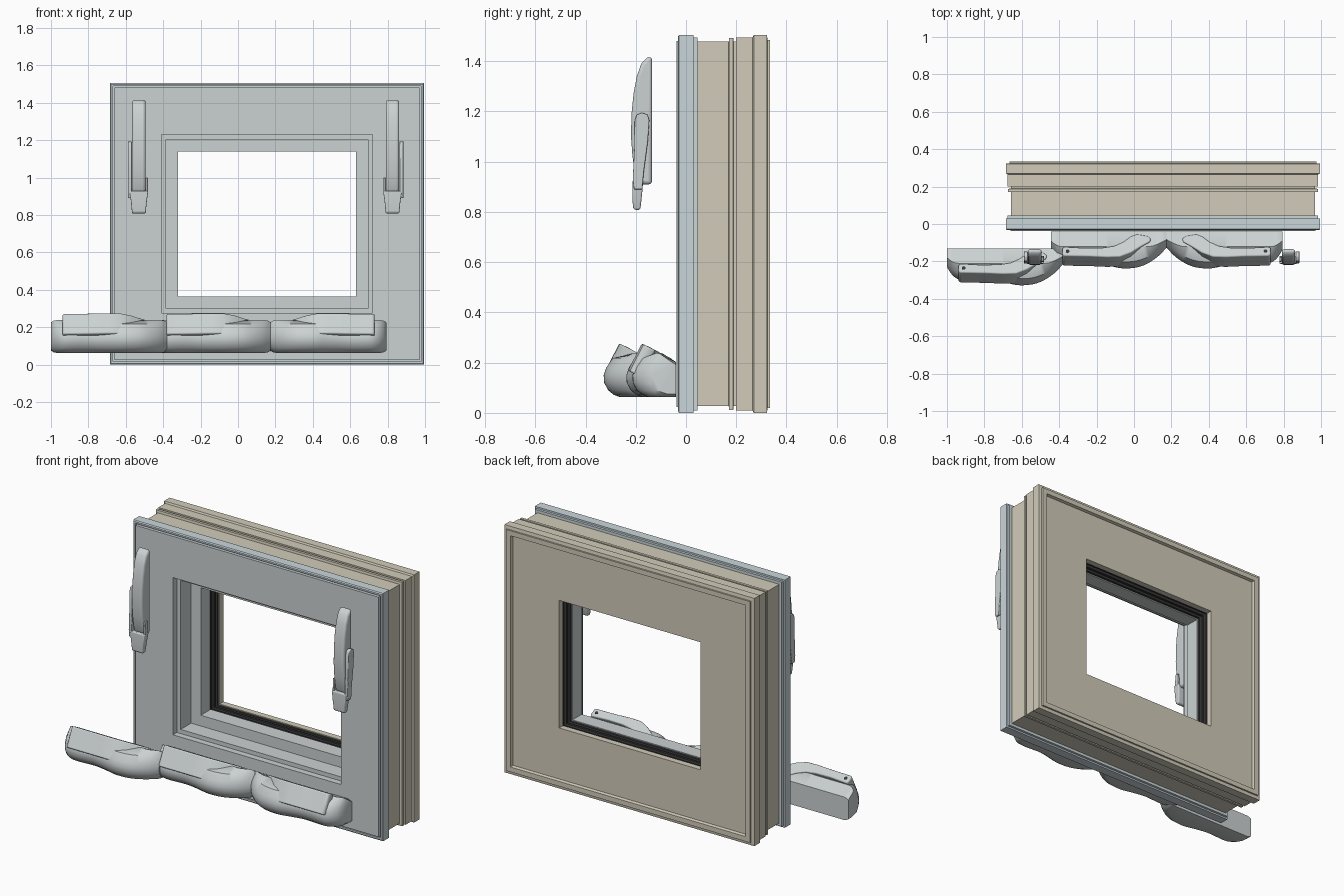
import bpy, bmesh, math
from mathutils import Vector

if "Cube" in bpy.data.objects:
    bpy.data.objects.remove(bpy.data.objects["Cube"])


def material(name, rgb):
    m = bpy.data.materials.new(name)
    m.diffuse_color = (*rgb, 1)
    m.use_nodes = True
    m.node_tree.nodes["Principled BSDF"].inputs["Base Color"].default_value = m.diffuse_color
    return m


GREY = material("soft grey", (0.60, 0.64, 0.64))
BLUE = material("pale blue grey", (0.59, 0.67, 0.70))
TAN = material("warm tan", (0.64, 0.60, 0.49))
DARK = material("dark rubber", (0.035, 0.037, 0.035))


def finish(name, bm, mats, bevel=0.0, smooth=False):
    bmesh.ops.recalc_face_normals(bm, faces=bm.faces)
    me = bpy.data.meshes.new(name)
    bm.to_mesh(me)
    bm.free()
    for m in mats:
        me.materials.append(m)
    ob = bpy.data.objects.new(name, me)
    bpy.context.collection.objects.link(ob)
    if smooth:
        bpy.ops.object.select_all(action='DESELECT')
        ob.select_set(True)
        bpy.context.view_layer.objects.active = ob
        bpy.ops.object.shade_smooth_by_angle(angle=math.radians(40))
    if bevel:
        b = ob.modifiers.new("rounded edges", 'BEVEL')
        b.width, b.segments = bevel, 3
        b.limit_method, b.angle_limit = 'ANGLE', math.radians(40)
    return ob


def bridge(bm, loops, closed):
    # join matching loops of points with quads, capping the ends if open
    rows = [[bm.verts.new(p) for p in loop] for loop in loops]
    n = len(rows[0])
    faces = []
    for i in range(len(rows) if closed else len(rows) - 1):
        a, b = rows[i], rows[(i + 1) % len(rows)]
        for j in range(n):
            k = (j + 1) % n
            faces.append((j, bm.faces.new((a[j], a[k], b[k], b[j]))))
    if not closed:
        bm.faces.new(rows[0])
        bm.faces.new(rows[-1][::-1])
    return faces


X0, X1, Z0, Z1 = -0.685, 0.995, 0.0, 1.505


def frame_ring(name, profile, mats, edge_mat=False):
    # sweep an (inset, y) profile round the rectangular frame
    corners = ((X0, Z0, 1, 1), (X1, Z0, -1, 1), (X1, Z1, -1, -1), (X0, Z1, 1, -1))
    bm = bmesh.new()
    faces = bridge(bm, [[(x + sx * d, y, z + sz * d) for d, y in profile]
                        for x, z, sx, sz in corners], True)
    for j, f in faces:
        if edge_mat and max(profile[j][0], profile[(j + 1) % len(profile)][0]) < 0.05:
            f.material_index = 1
    return finish(name, bm, mats)


def prism(name, pts, offset, mat, bevel):
    off = Vector(offset)
    bm = bmesh.new()
    bridge(bm, [pts, [Vector(p) + off for p in pts]], False)
    return finish(name, bm, [mat], bevel, True)


# Front cladding with its stepped opening
frame_ring("front_frame", [
    (.275, -.038), (.024, -.038), (.024, -.02), (.016, -.02), (.016, -.032),
    (.006, -.032), (0, -.027), (0, .03), (.01, .03), (.01, .045), (.027, .045),
    (.2, .05), (.2, .19), (.365, .19), (.365, .10), (.30, .10), (.30, 0),
    (.275, 0)], [GREY, BLUE], True)

# Rear frame with outer ribs and recessed back panel
frame_ring("rear_frame", [
    (.027, .044), (.027, .17), (.012, .172), (.012, .188), (.027, .19), (.027, .2),
    (.01, .2), (.01, .265), (0, .27), (0, .322), (.02, .325), (.02, .335),
    (.05, .335), (.055, .318), (.365, .318), (.365, .28), (.2, .28), (.2, .044)],
    [TAN])

# Ribbed rubber gasket inside the opening
frame_ring("gasket", [
    (.2, .191), (.345, .191), (.362, .195), (.362, .21), (.345, .215), (.345, .225),
    (.362, .23), (.362, .245), (.345, .25), (.345, .262), (.36, .265), (.36, .279),
    (.2, .279)], [DARK])


def curve(pts, x):
    # smooth interpolation through (x, value) points
    for i in range(len(pts) - 1):
        if x <= pts[i + 1][0]:
            break
    def slope(k):
        a, b = pts[max(k - 1, 0)], pts[min(k + 1, len(pts) - 1)]
        return (b[1] - a[1]) / (b[0] - a[0])
    (xa, a), (xb, b) = pts[i], pts[i + 1]
    h = xb - xa
    t = (x - xa) / h
    return ((2*t**3 - 3*t**2 + 1) * a + (t**3 - 2*t**2 + t) * h * slope(i)
            + (3*t**2 - 2*t**3) * b + (t**3 - t**2) * h * slope(i + 1))


FRONT = [(0, .10), (.03, .145), (.08, .172), (.22, .168), (.30, .180), (.38, .197),
         (.46, .192), (.52, .17), (.58, .128), (.62, .085)]
LEVER = [(.07, .145), (.2, .147), (.30, .152), (.37, .150), (.43, .125), (.48, .09),
         (.53, .06), (.535, .04), (.515, .025), (.46, .015), (.425, .03), (.39, .06),
         (.34, .085), (.28, .095), (.18, .097), (.07, .09), (.062, .10), (.062, .135)]


def crank(name, x_start, side, back):
    # wavy folding crank: cover body plus tilted lever with a pivot hole
    def xw(u):
        return x_start + side * u

    def section(u):
        d = curve(FRONT, u)
        k = .012 * max(0, 1 - min(u, .62 - u) / .02)
        yz = [(0, .063 + k), (0, .203 - k), (.5 * min(d, .16), .238 - k),
              (d - .035, .218 - k), (d - .01, .18), (d, .15), (d - .002, .12),
              (d - .018, .09), (d - .04, .072 + k), (d - .065, .063 + k)]
        return [(xw(u), back - y, z) for y, z in yz]

    bm = bmesh.new()
    bridge(bm, [section(.62 * i / 40) for i in range(41)], False)
    finish(name + "_body", bm, [GREY], 0, True)

    normal = Vector((0, .46, .89))

    def tilt(u, v, w=0):
        return Vector((xw(u), back - .89 * v, .207 + .46 * v)) + normal * w

    prism(name + "_lever", [tilt(u, v) for u, v in LEVER], normal * -.122, GREY, .007)
    hole = [tilt(.09 + .01 * math.cos(a * math.tau / 16),
                 .118 + .01 * math.sin(a * math.tau / 16), .001) for a in range(16)]
    prism(name + "_pivot_hole", hole, normal * -.004, DARK, 0)


# Three cranks along the sill
crank("left_crank", -1.0, 1, -.13)
crank("middle_crank", -.445, 1, -.04)
crank("right_crank", .793, -1, -.04)

LOCK = [(-.135, .91), (-.135, 1.418), (-.155, 1.415), (-.178, 1.39), (-.196, 1.34),
        (-.209, 1.27), (-.217, 1.19), (-.219, 1.10), (-.213, 1.02), (-.20, .94),
        (-.19, .918), (-.17, .91)]
ARM = [(-.204, 1.165), (-.196, 1.187), (-.175, 1.195), (-.153, 1.187), (-.146, 1.165),
       (-.152, 1.08), (-.168, .96), (-.174, .89), (-.207, .89), (-.212, .93),
       (-.206, 1.05)]


def lock(name, cx, side):
    # upright lock: curved housing, side arm and flared grip
    prism(name + "_housing", [(cx - .036, y, z) for y, z in LOCK], (.072, 0, 0), GREY, .014)
    prism(name + "_arm", [(cx + side * .038, y, z) for y, z in ARM],
          (side * .02, 0, 0), GREY, .004)
    bm = bmesh.new()
    rows = [(.808, .034, -.203, -.186), (.815, .037, -.211, -.181),
            (.87, .042, -.214, -.175), (.928, .05, -.212, -.170)]
    bridge(bm, [[(cx - w, a, z), (cx + w, a, z), (cx + w, b, z), (cx - w, b, z)]
                for z, w, a, b in rows], False)
    finish(name + "_grip", bm, [GREY], .006, True)
    # short inner cheek beside the housing
    prism(name + "_cheek", [(cx - side * .036, y, z) for y, z in
          ((-.205, .92), (-.2, 1.0), (-.178, 1.0), (-.172, .92))],
          (-side * .012, 0, 0), GREY, .003)


# Mirrored pair of locks on the side jambs
lock("left_lock", -.53, -1)
lock("right_lock", .826, 1)
